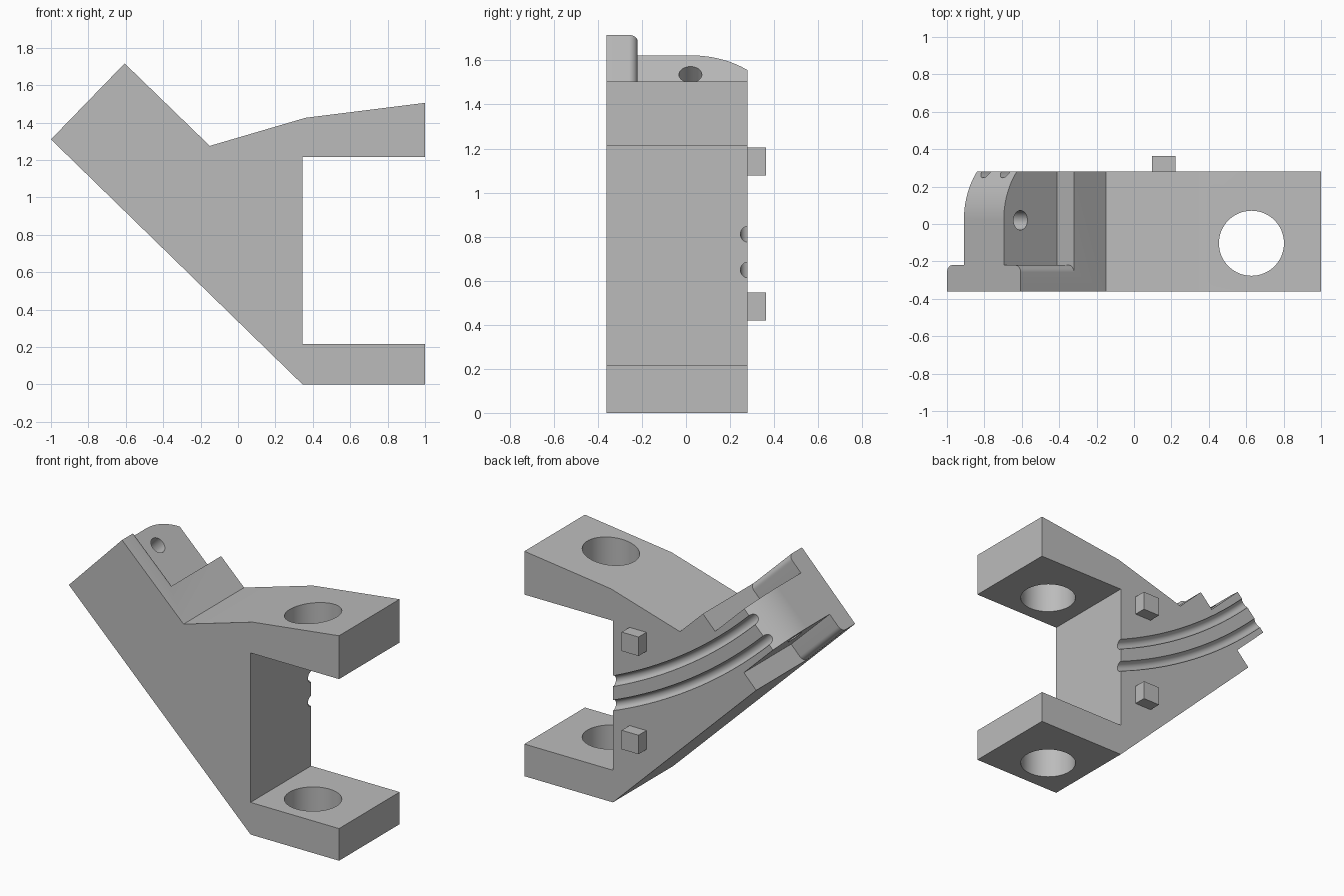
import bpy, bmesh
from math import sin, cos, pi, radians, sqrt
from mathutils import Vector

if "Cube" in bpy.data.objects:
    bpy.data.objects.remove(bpy.data.objects["Cube"])

grey = bpy.data.materials.new("plain_grey")
grey.use_nodes = True
colour = (0.5, 0.5, 0.5, 1)
grey.diffuse_color = colour
grey.node_tree.nodes["Principled BSDF"].inputs["Base Color"].default_value = colour

FRONT, BACK = -0.36, 0.28
# Slanted arm frame: U runs out to the tip, V across the arm
TIP = Vector((-1, 0, 1.31))
U = Vector((-0.718, 0, 0.696)).normalized()
V = Vector((-U.z * -1, 0, -U.x)).normalized()
Y = Vector((0, 1, 0))
WIDTH = 0.566


def arm(s, v, y):
    return TIP + U * s + V * v + Y * y


def loft(name, rings):
    """Closed solid through a list of equal-sized rings."""
    bm = bmesh.new()
    loops = [[bm.verts.new(p) for p in ring] for ring in rings]
    n = len(loops[0])
    for a, b in zip(loops, loops[1:]):
        for i in range(n):
            j = (i + 1) % n
            bm.faces.new((a[i], a[j], b[j], b[i]))
    bm.faces.new(loops[0])
    bm.faces.new(loops[-1])
    bmesh.ops.recalc_face_normals(bm, faces=bm.faces)
    mesh = bpy.data.meshes.new(name)
    bm.to_mesh(mesh)
    bm.free()
    mesh.materials.append(grey)
    obj = bpy.data.objects.new(name, mesh)
    bpy.context.collection.objects.link(obj)
    return obj


def prism(name, points, place, low, high):
    return loft(name, [[place(a, b, h) for a, b in points] for h in (low, high)])


def circle(cx, cy, r, n=48):
    return [(cx + r * cos(2 * pi * i / n), cy + r * sin(2 * pi * i / n)) for i in range(n)]


def cut(target, cutter):
    cutter.hide_render = True
    mod = target.modifiers.new("cut", "BOOLEAN")
    mod.operation, mod.solver, mod.object = "DIFFERENCE", "EXACT", cutter
    bpy.context.view_layer.objects.active = target
    bpy.ops.object.modifier_apply(modifier=mod.name)
    bpy.data.objects.remove(cutter)


# Bracket body: forked profile with the slanted arm
profile = [(-1, 1.31), (-0.606, 1.716), (-0.151, 1.275), (0.36, 1.425), (1, 1.505),
           (1, 1.215), (0.345, 1.215), (0.345, 0.215), (1, 0.215), (1, 0), (0.345, 0)]
body = prism("bracket_body", profile, lambda x, z, y: Vector((x, y, z)), FRONT, BACK)

# Round hole through both fork blocks
cut(body, prism("fork_hole_cutter", circle(0.628, -0.103, 0.174, 64),
                lambda x, y, z: Vector((x, y, z)), -0.1, 1.8))

# Notches either side of the tongue, rounding the front plate's edges
INSET, PLATE, R, SHOULDER = 0.13, -0.22, 0.04, -0.397
notch = [(INSET, PLATE)]
for i in range(9):
    t = i / 8 * pi / 2
    notch.append((R - R * sin(t), PLATE - R + R * cos(t)))
notch += [(-0.1, PLATE - R), (-0.1, 0.4), (INSET, 0.4)]
for side in (False, True):
    cut(body, prism("notch_cutter", notch,
                    lambda v, y, s: arm(s, WIDTH - v if side else v, y), SHOULDER, 0.1))

# Rounded tip of the tongue
PIVOT_Y, REACH = 0.02, -SHOULDER
tip = []
for i in range(17):
    y = PIVOT_Y + i / 16 * 0.3
    tip.append((sqrt(REACH ** 2 - (y - PIVOT_Y) ** 2) - REACH, y))
tip += [(0.1, tip[-1][1]), (0.1, PIVOT_Y)]
cut(body, prism("tip_cutter", tip, lambda s, y, v: arm(s, v, y), -0.1, 0.7))

# Pin hole across the tongue
cut(body, prism("pin_hole_cutter", circle(-0.125, PIVOT_Y, 0.052, 32),
                lambda s, y, v: arm(s, v, y), -0.1, 0.7))

# Two concentric curved grooves on the back face
SWEEP = 3.43
centre = Vector((-0.733, 0, 1.437)) + V * SWEEP
for offset in (-0.075, 0.075):
    rings = []
    for k in range(41):
        a = radians(223.5 + k / 40 * 26)
        out = Vector((cos(a), 0, sin(a)))
        rings.append([centre + out * (SWEEP + p) + Y * q
                      for p, q in circle(offset, BACK, 0.033, 24)])
    cut(body, loft("groove_cutter", rings))

# Square pegs on the back
pegs = []
for name, z in (("lower_peg", 0.42), ("upper_peg", 1.077)):
    square = [(0.097, z), (0.222, z), (0.222, z + 0.127), (0.097, z + 0.127)]
    pegs.append(prism(name, square, lambda x, h, y: Vector((x, y, h)), BACK - 0.02, 0.363))

# Smooth the curved walls, keep the edges crisp
for obj in [body] + pegs:
    bpy.ops.object.select_all(action="DESELECT")
    obj.select_set(True)
    bpy.context.view_layer.objects.active = obj
    bpy.ops.object.shade_smooth_by_angle(angle=radians(25))
